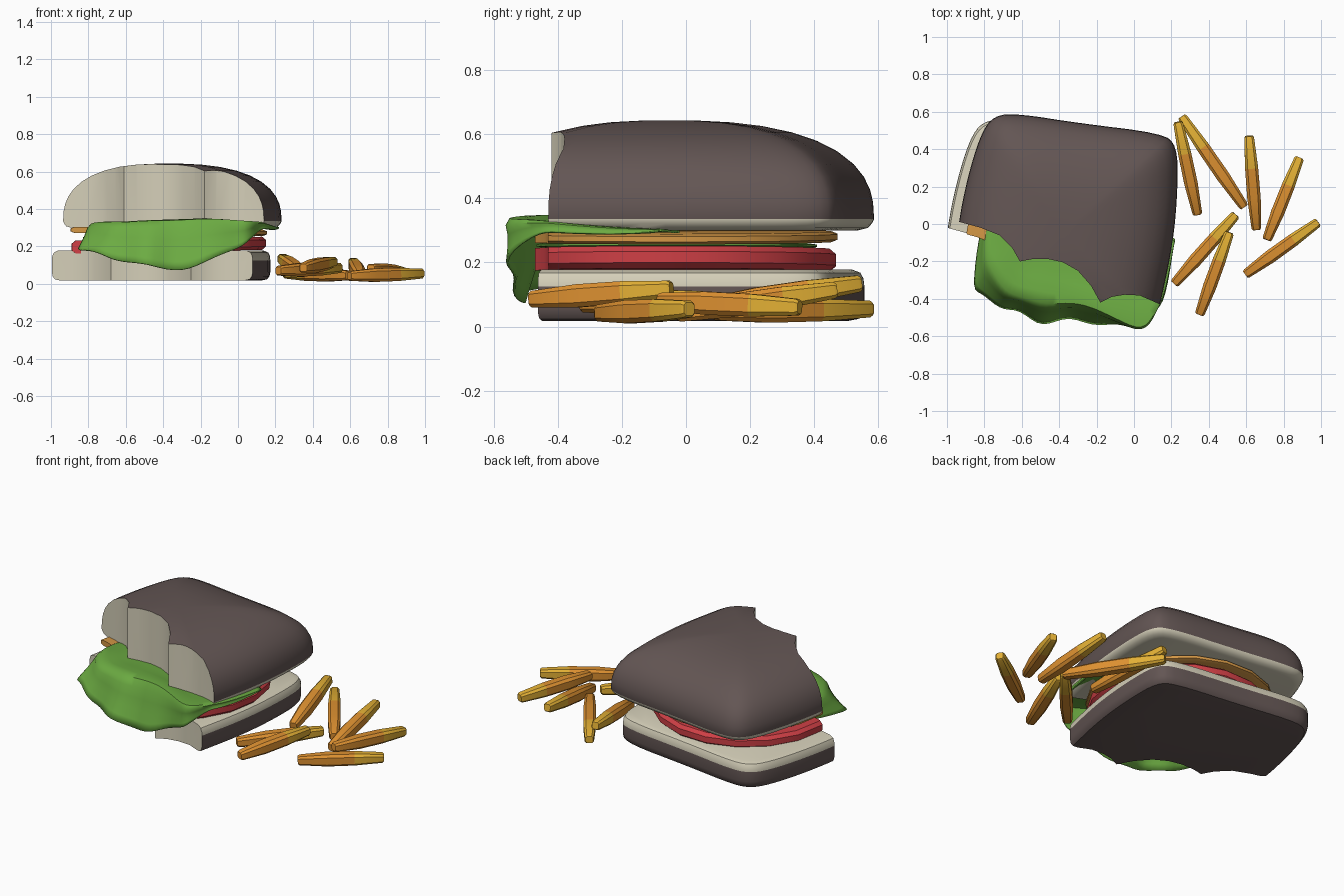
import bpy, bmesh, math
from mathutils import Vector

if "Cube" in bpy.data.objects:
    bpy.data.objects.remove(bpy.data.objects["Cube"])


def material(name, r, g, b):
    m = bpy.data.materials.new(name)
    m.diffuse_color = (r, g, b, 1)
    m.use_nodes = True
    m.node_tree.nodes["Principled BSDF"].inputs["Base Color"].default_value = m.diffuse_color
    return m


CRUST = material("dark crust", 0.125, 0.092, 0.088)
CRUMB = material("cream crumb", 0.66, 0.62, 0.48)
RED = material("tomato red", 0.62, 0.05, 0.06)
CHEESE = material("cheese orange", 0.66, 0.31, 0.06)
GREEN = material("lettuce green", 0.15, 0.41, 0.055)
FRY = material("fry orange", 0.72, 0.28, 0.03)
FRY_TIP = material("fry yellow", 0.76, 0.43, 0.035)


def smooth(ob, angle=35):
    bpy.ops.object.select_all(action='DESELECT')
    ob.select_set(True)
    bpy.context.view_layer.objects.active = ob
    bpy.ops.object.shade_smooth_by_angle(angle=math.radians(angle))


def build(name, verts, faces, mats, rule=None):
    me = bpy.data.meshes.new(name)
    me.from_pydata(verts, [], faces)
    bm = bmesh.new()
    bm.from_mesh(me)
    bmesh.ops.recalc_face_normals(bm, faces=bm.faces)
    bm.to_mesh(me)
    bm.free()
    for m in mats:
        me.materials.append(m)
    if rule:
        for p in me.polygons:
            p.material_index = rule(p.center)
    ob = bpy.data.objects.new(name, me)
    bpy.context.collection.objects.link(ob)
    return ob


def loft(name, rings, mats, rule=None):
    n = len(rings[0])
    verts = [v for r in rings for v in r]
    faces = [(k*n + i, k*n + (i+1) % n, (k+1)*n + (i+1) % n, (k+1)*n + i)
             for k in range(len(rings) - 1) for i in range(n)]
    faces += [tuple(range(n)), tuple(range(len(verts) - n, len(verts)))]
    return build(name, verts, faces, mats, rule)


def chaikin(pts, times=2):
    for _ in range(times):
        out = []
        for i, a in enumerate(pts):
            a, b = Vector(a), Vector(pts[(i+1) % len(pts)])
            out += [a*0.75 + b*0.25, a*0.25 + b*0.75]
        pts = out
    return pts


def stack(outline, centre, profile, off=(0, 0), tilt=0):
    c = Vector(centre)
    rings = []
    for s, z in profile:
        ring = []
        for p in outline:
            q = c + (Vector(p) - c)*s
            ring.append((q.x + off[0], q.y + off[1], z + tilt*(q.x - c.x)))
        rings.append(ring)
    return rings


# Scalloped bite along the front, as a cutter
BITE = [(-1.3, 0.03), (-0.93, 0.01), (-0.82, -0.02), (-0.72, -0.06), (-0.65, -0.13), (-0.61, -0.2),
        (-0.54, -0.187), (-0.46, -0.187), (-0.38, -0.205), (-0.3, -0.25), (-0.23, -0.33),
        (-0.18, -0.42), (-0.12, -0.39), (-0.05, -0.378), (0.03, -0.382), (0.14, -0.43),
        (0.6, -0.5), (0.6, -1.3), (-1.3, -1.3)]


def bite(ob, off=(0, 0), slot=0):
    rings = [[(x + off[0], y + off[1], z) for x, y in BITE] for z in (-0.5, 1.2)]
    cut = loft("bite_cutter", rings, list(ob.data.materials), lambda c: slot)
    cut.hide_render = True
    mod = ob.modifiers.new("bite", 'BOOLEAN')
    mod.operation = 'DIFFERENCE'
    mod.solver = 'EXACT'
    mod.object = cut
    bpy.context.view_layer.objects.active = ob
    bpy.ops.object.modifier_apply(modifier=mod.name)
    bpy.data.objects.remove(cut)
    smooth(ob)


# Buns share one rounded, slightly skewed outline
OUT = chaikin([(0.08, -0.68), (0.14, -0.43), (0.21, -0.1), (0.235, 0.2), (0.23, 0.42), (0.15, 0.485),
               (-0.3, 0.54), (-0.62, 0.59), (-0.75, 0.58), (-0.82, 0.48), (-0.89, 0.25),
               (-0.94, 0.0), (-0.97, -0.3), (-0.95, -0.6), (-0.85, -0.7)])
MID = (-0.37, -0.05)
dome = [(s, 0.335 + 0.308*(1 - s**2.5)**0.4)
        for s in (1, 0.995, 0.98, 0.95, 0.9, 0.82, 0.72, 0.6, 0.45, 0.3, 0.15, 0.04)]
top = loft("top_bun", stack(OUT, MID, [(0.92, 0.3), (0.97, 0.308), (0.99, 0.322)] + dome),
           [CRUST, CRUMB], lambda c: int(c.z < 0.33))
bite(top, slot=1)

low = [(0.92, 0.018), (0.97, 0.024), (0.992, 0.04), (1, 0.065), (1, 0.125), (0.995, 0.15),
       (0.98, 0.168), (0.94, 0.178)]
bottom = loft("bottom_bun", stack(OUT, MID, low, (-0.06, -0.03)),
              [CRUST, CRUMB], lambda c: int(c.z > 0.127))
bite(bottom, (-0.07, -0.03), 1)


# Round fillings between the buns
def slice_disc(name, r, z0, z1, mat, tilt, sides=18):
    c = (-0.37, -0.045)
    ring = [(c[0] + r*math.cos(2*math.pi*i/sides), c[1] + r*math.sin(2*math.pi*i/sides))
            for i in range(sides)]
    e = (z1 - z0)*0.25
    ob = loft(name, stack(ring, c, [(0.96, z0), (1, z0 + e), (1, z1 - e), (0.96, z1)], tilt=tilt), [mat])
    bite(ob, (-0.02, -0.05))


slice_disc("tomato_slice", 0.52, 0.172, 0.242, RED, 0.02)
slice_disc("lettuce_layer", 0.46, 0.246, 0.258, GREEN, 0.01)
slice_disc("cheese_slice", 0.525, 0.264, 0.297, CHEESE, -0.015)


# Draped lettuce leaf, lofted through inner, ridge and tip lines
def spline(pts, t):
    f = t*(len(pts) - 1)
    i = min(int(f), len(pts) - 2)
    f -= i
    a, b, c, d = (Vector(pts[max(0, min(len(pts) - 1, i + k))]) for k in (-1, 0, 1, 2))
    return 0.5*(2*b + (c - a)*f + (2*a - 5*b + 4*c - d)*f*f + (3*b - a - 3*c + d)*f**3)


inner = [(-0.66, 0.05, 0.305), (-0.6, -0.05, 0.31), (-0.52, -0.1, 0.312), (-0.4, -0.1, 0.312),
         (-0.22, -0.2, 0.31), (-0.05, -0.25, 0.308), (0.05, -0.2, 0.305), (0.1, -0.02, 0.3)]
ridge = [(-0.79, -0.03, 0.30), (-0.78, -0.2, 0.325), (-0.67, -0.36, 0.33), (-0.48, -0.42, 0.335),
         (-0.24, -0.44, 0.345), (0.02, -0.55, 0.34), (0.14, -0.41, 0.325), (0.215, -0.08, 0.303)]
tip = [(-0.82, -0.04, 0.22), (-0.85, -0.34, 0.19), (-0.70, -0.44, 0.15), (-0.5, -0.52, 0.10),
       (-0.25, -0.52, 0.09), (0.0, -0.555, 0.2), (0.14, -0.44, 0.29), (0.22, -0.1, 0.295)]
NU, NV = 48, 10
verts = []
for i in range(NU + 1):
    t = i/NU
    a, b, c = spline(inner, t), spline(ridge, t), spline(tip, t)
    for j in range(NV + 1):
        p = spline([a, (a + b)/2, b, (b + c)/2, c], j/NV)
        w = (j/NV)**2
        p.y += 0.014*w*math.sin(t*40)
        p.z += 0.008*w*math.sin(t*31 + 1)
        verts.append(p)
faces = [(i*(NV+1) + j, (i+1)*(NV+1) + j, (i+1)*(NV+1) + j + 1, i*(NV+1) + j + 1)
         for i in range(NU) for j in range(NV)]
leaf = build("lettuce_leaf", verts, faces, [GREEN])
leaf.modifiers.new("thickness", 'SOLIDIFY').thickness = 0.008
smooth(leaf, 50)


# Fries: tapered bars from the yellow end to the orange end
def fry(i, a, b):
    a, b = Vector(a), Vector(b)
    d = (b - a).normalized()
    side = d.cross(Vector((0, 0, 1))).normalized()
    up = side.cross(d)
    rings = []
    for t, r in ((0, 0.02), (0.02, 0.026), (0.34, 0.035), (0.66, 0.036), (0.98, 0.026), (1, 0.02)):
        k = r*0.6
        sec = [(r, k), (k, r), (-k, r), (-r, k), (-r, -k), (-k, -r), (k, -r), (r, -k)]
        rings.append([a.lerp(b, t) + side*u + up*v for u, v in sec])
    ob = loft("fry_%d" % i, rings, [FRY, FRY_TIP],
              lambda c: int((c - a).dot(d)/(b - a).length < 0.33))
    smooth(ob)


FRIES = [((0.235, 0.545, 0.135), (0.34, 0.05, 0.06)), ((0.255, 0.575, 0.055), (0.59, 0.09, 0.045)),
         ((0.615, 0.47, 0.115), (0.655, -0.03, 0.04)), ((0.885, 0.355, 0.06), (0.71, -0.085, 0.08)),
         ((0.545, 0.05, 0.085), (0.215, -0.32, 0.07)), ((0.51, -0.045, 0.118), (0.35, -0.485, 0.085)),
         ((0.985, 0.01, 0.055), (0.595, -0.27, 0.042))]
for i, (a, b) in enumerate(FRIES):
    fry(i + 1, a, b)
